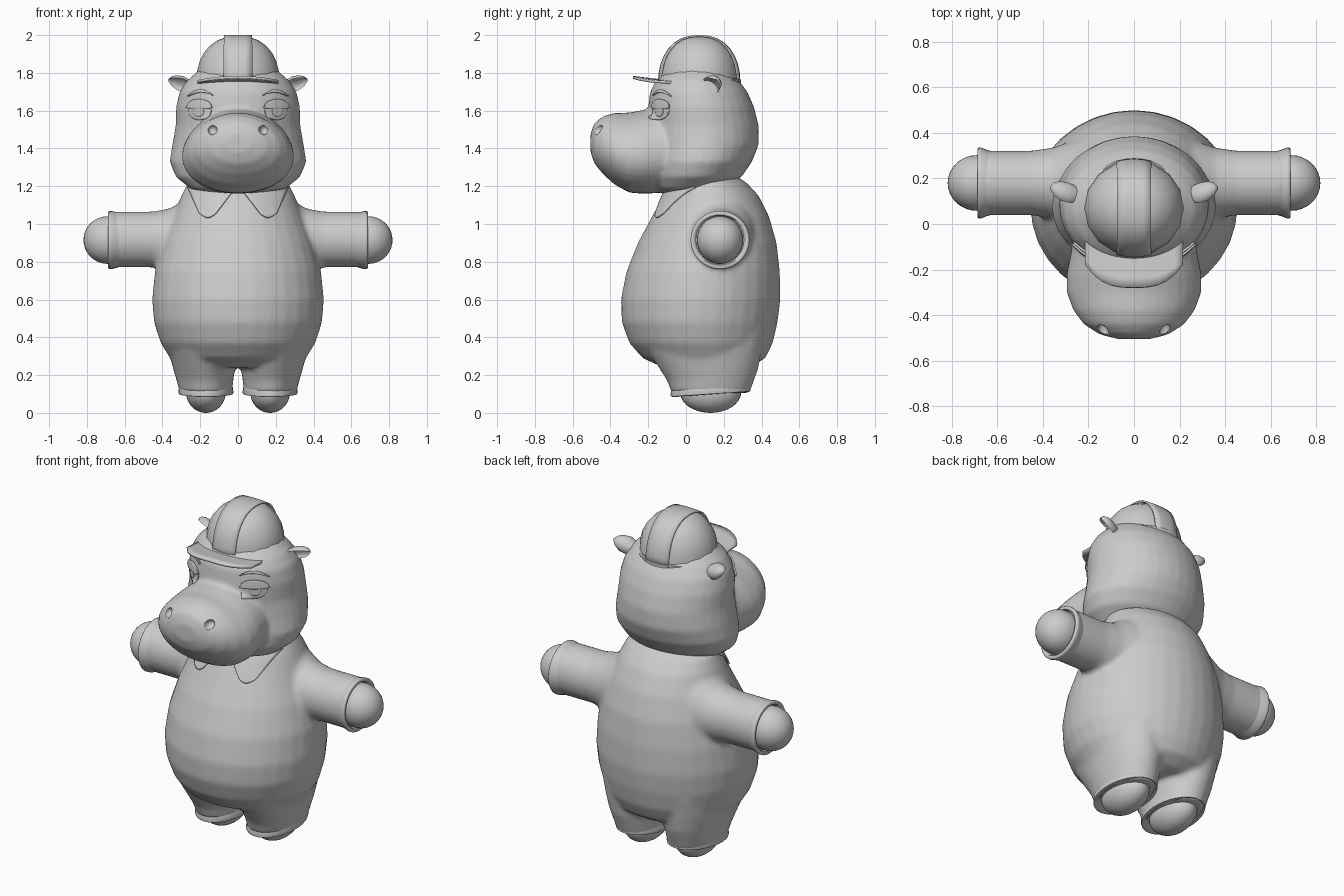
import bpy, bmesh, math
from math import sin, cos, pi, sqrt
from mathutils import Vector

cube = bpy.data.objects.get("Cube")
if cube:
    bpy.data.objects.remove(cube)

GREY = (0.6, 0.6, 0.6, 1)
clay = bpy.data.materials.new("clay_grey")
clay.use_nodes = True
clay.diffuse_color = GREY
clay.node_tree.nodes["Principled BSDF"].inputs["Base Color"].default_value = GREY


def finish(name, bm, angle=40, mirror=False):
    """Turn a bmesh into a shaded object, optionally mirrored across x."""
    bmesh.ops.remove_doubles(bm, verts=bm.verts, dist=0.0005)
    bmesh.ops.recalc_face_normals(bm, faces=bm.faces)
    mesh = bpy.data.meshes.new(name)
    bm.to_mesh(mesh)
    bm.free()
    mesh.materials.append(clay)
    mesh.shade_smooth()
    mesh.set_sharp_from_angle(angle=math.radians(angle))
    ob = bpy.data.objects.new(name, mesh)
    bpy.context.collection.objects.link(ob)
    if mirror:
        ob.modifiers.new("mirror", 'MIRROR').use_mirror_merge = False
    return ob


def loft(bm, rings, axis, side=1, segs=32, egg=0.0, dent=0.0, tilt=0.0):
    """Skin rings (position, centre a, radius a, centre b, radius b) along an axis."""
    loops = []
    for pos, ca, ra, cb, rb in rings:
        loop = []
        for i in range(segs):
            t = 2 * pi * i / segs
            a, b = cos(t), sin(t)
            push = dent * max(0, -(a + b) / sqrt(2))
            co = [ca + ra * (a * (1 - egg * b) + push), cb + rb * (b + push)]
            co.insert(axis, pos + tilt * b)
            loop.append(bm.verts.new((co[0] * side, co[1], co[2])))
        loops.append(loop)
    for p, q in zip(loops, loops[1:]):
        for i in range(segs):
            j = (i + 1) % segs
            bm.faces.new((p[i], p[j], q[j], q[i]))
    bm.faces.new(loops[0])
    bm.faces.new(loops[-1])


def upright(rows):
    """Rows of height, half width, front y, back y as loft rings."""
    return [(z, 0, rx, (f + b) / 2, (b - f) / 2) for z, rx, f, b in rows]


def fuse(ob, voxel, rounds):
    """Melt overlapping volumes into one soft surface."""
    rm = ob.modifiers.new("fuse", 'REMESH')
    rm.mode = 'VOXEL'
    rm.voxel_size = voxel
    rm.use_smooth_shade = True
    sm = ob.modifiers.new("soften", 'SMOOTH')
    sm.factor, sm.iterations = 0.5, rounds


def patch(name, fn, nu, nv, thick, target=None, mirror=False, lift=0.002, angle=40):
    """Sheet from fn(u, v), optionally laid onto a target from the front."""
    bm = bmesh.new()
    grid = [[bm.verts.new(fn(i / nu, j / nv)) for j in range(nv + 1)] for i in range(nu + 1)]
    for i in range(nu):
        for j in range(nv):
            bm.faces.new((grid[i][j], grid[i + 1][j], grid[i + 1][j + 1], grid[i][j + 1]))
    ob = finish(name, bm, angle)
    if target:
        sw = ob.modifiers.new("lay", 'SHRINKWRAP')
        sw.target = target
        sw.wrap_method = 'PROJECT'
        sw.wrap_mode = 'ABOVE_SURFACE'
        sw.use_project_y = True
        sw.use_positive_direction, sw.use_negative_direction = True, False
        sw.offset = lift
    so = ob.modifiers.new("thickness", 'SOLIDIFY')
    so.thickness, so.offset = thick, 0
    if mirror:
        ob.modifiers.new("mirror", 'MIRROR').use_mirror_merge = False
    return ob


def ball(name, centre, radii, mirror=True):
    bm = bmesh.new()
    bmesh.ops.create_uvsphere(bm, u_segments=32, v_segments=20, radius=1)
    bmesh.ops.scale(bm, vec=radii, verts=bm.verts)
    bmesh.ops.translate(bm, vec=centre, verts=bm.verts)
    return finish(name, bm, mirror=mirror)


# Suit: torso, sleeves and trouser legs melted together
bm = bmesh.new()
loft(bm, upright([
    (1.25, .20, 0, .27), (1.22, .265, -.06, .32), (1.15, .30, -.12, .385),
    (1.04, .345, -.18, .44), (.9, .40, -.255, .48), (.75, .44, -.315, .497),
    (.6, .455, -.345, .5), (.48, .445, -.34, .485), (.37, .41, -.3, .46),
    (.29, .36, -.23, .42), (.24, .25, -.12, .34)]), 2)
for side in (1, -1):
    loft(bm, [(.15, .18, .2, .95, .24), (.28, .18, .18, .93, .2), (.36, .18, .155, .92, .163),
              (.45, .18, .142, .918, .148), (.67, .18, .142, .918, .148)], 0, side)
    loft(bm, [(.45, .2, .18, .1, .32), (.33, .19, .18, .1, .3), (.24, .18, .165, .12, .265),
              (.17, .175, .15, .13, .23), (.105, .17, .138, .13, .207)], 2, side)
suit = finish("suit", bm)
fuse(suit, .014, 8)

# Sleeve and trouser cuffs with an open rolled lip
bm = bmesh.new()
loft(bm, [(.61, .18, .135, .915, .138), (.65, .18, .147, .915, .149), (.67, .18, .155, .915, .154),
          (.682, .18, .156, .915, .154), (.687, .18, .15, .915, .148),
          (.685, .18, .136, .915, .134), (.66, .18, .125, .915, .125)], 0)
finish("sleeve_cuffs", bm, 60, True)
bm = bmesh.new()
loft(bm, [(.17, .17, .138, .13, .2), (.13, .17, .143, .13, .208), (.11, .17, .146, .13, .212),
          (.1, .17, .143, .13, .21), (.098, .17, .125, .13, .19), (.12, .17, .11, .13, .17)],
     2, tilt=.014)
finish("trouser_cuffs", bm, 60, True)

# Hands and feet
ball("hands", (.69, .18, .915), (.128, .122, .126))
ball("feet", (.17, .13, .11), (.105, .162, .11))

# Head: skull and muzzle melted together
bm = bmesh.new()
loft(bm, upright([
    (1.16, .12, -.12, .1), (1.185, .25, -.18, .21), (1.25, .33, -.2, .295), (1.33, .362, -.2, .35),
    (1.42, .348, -.2, .385), (1.52, .33, -.2, .385), (1.62, .328, -.2, .36), (1.7, .31, -.19, .325),
    (1.76, .27, -.16, .28), (1.82, .2, -.1, .22), (1.85, .1, 0, .12)]), 2)
muzzle = [(0, .24, 1.2, 1.6), (-.12, .275, 1.165, 1.62), (-.22, .295, 1.16, 1.605), (-.3, .295, 1.165, 1.59),
          (-.38, .265, 1.21, 1.588), (-.44, .22, 1.265, 1.57), (-.485, .15, 1.32, 1.535), (-.505, .07, 1.38, 1.48)]
loft(bm, [(y, 0, rx, (lo + hi) / 2, (hi - lo) / 2) for y, rx, lo, hi in muzzle], 1, egg=.1)
head = finish("head", bm)
fuse(head, .012, 8)

# Nostrils are scooped out of the muzzle
cutter = ball("nostril_cutter", (.137, -.475, 1.5), (.026, .045, .028))
cutter.hide_render = True
cutter.hide_set(True)
scoop = head.modifiers.new("nostrils", 'BOOLEAN')
scoop.operation, scoop.object = 'DIFFERENCE', cutter


# Eyes, irises, drooping lids and brows
def lens(cx, cz, rx, up, down):
    def fn(u, v):
        k = sqrt(max(0, 1 - (2 * u - 1) ** 2))
        return (cx + rx * (2 * u - 1), -.8, cz + k * (up * v - down * (1 - v)))
    return fn


patch("eyes", lens(.2, 1.6, .06, .05, .05), 20, 10, .006, head, True)
patch("irises", lens(.205, 1.598, .028, .03, .03), 14, 8, .006, head, True, .005)
patch("eyelids", lens(.2, 1.615, .066, .045, .005), 20, 8, .009, head, True, .008)
patch("brows", lambda u, v: (.13 + .13 * u, -.8, 1.665 + .03 * sin(pi * (.15 + .75 * u))
                             + .014 * v * sin(pi * (.1 + .8 * u))), 16, 3, .009, head, True, .006)


# Shirt collar flaps
def flap(u, v):
    top = Vector((.01 + .25 * u, -.8, 1.19))
    low = Vector((.115 + .085 * u, -.8, 1.052 - .022 * sin(pi * u)))
    return top.lerp(low, v)


patch("collar", flap, 14, 14, .009, suit, True, .008)

# Ears, cupped forwards and down
bm = bmesh.new()
loft(bm, [(.22, .12, .02, 1.715, .02), (.25, .125, .04, 1.722, .038), (.29, .13, .052, 1.733, .05),
          (.325, .14, .048, 1.742, .045), (.35, .148, .034, 1.752, .03), (.368, .157, .008, 1.76, .008)],
     0, dent=1.2)
finish("ears", bm, 60, True)

# Cap: faceted dome, raised middle panel, band and brim
DOME_Y, DOME_Z = .07, 1.74


def dome(a):
    return cos(a) ** .85, sin(a) ** .9


bm = bmesh.new()
rows = []
for i in range(7):
    r, h = dome(i / 7 * pi / 2)
    rows.append((DOME_Z + .255 * h, 0, .222 * r, DOME_Y, .212 * r))
loft(bm, rows, 2, segs=16)
finish("cap_dome", bm, 25)


def panel(u, v):
    x = .15 * (u - .5)
    a = pi * min(max(v, .001), .999)
    r, h = dome(min(a, pi - a))
    s = sqrt(1 - (x / .24) ** 2)
    return (x, DOME_Y - math.copysign(.214 * r * s, cos(a)), DOME_Z + .256 * h * (.98 + .02 * s))


patch("cap_panel", panel, 4, 16, .009, angle=25)

bm = bmesh.new()
loft(bm, [(1.73, 0, .222, .07, .214), (1.735, 0, .228, .07, .22),
          (1.765, 0, .228, .07, .22), (1.77, 0, .222, .07, .214)], 2)
finish("cap_band", bm, 30)


def brim(u, v):
    w = 2 * u - 1
    front = -.28 + .1 * abs(w) ** 3
    back = -.02
    return (.215 * w, back + (front - back) * v, 1.745 + .032 * v - .022 * v * w * w)


patch("cap_brim", brim, 12, 6, .014, angle=30)
